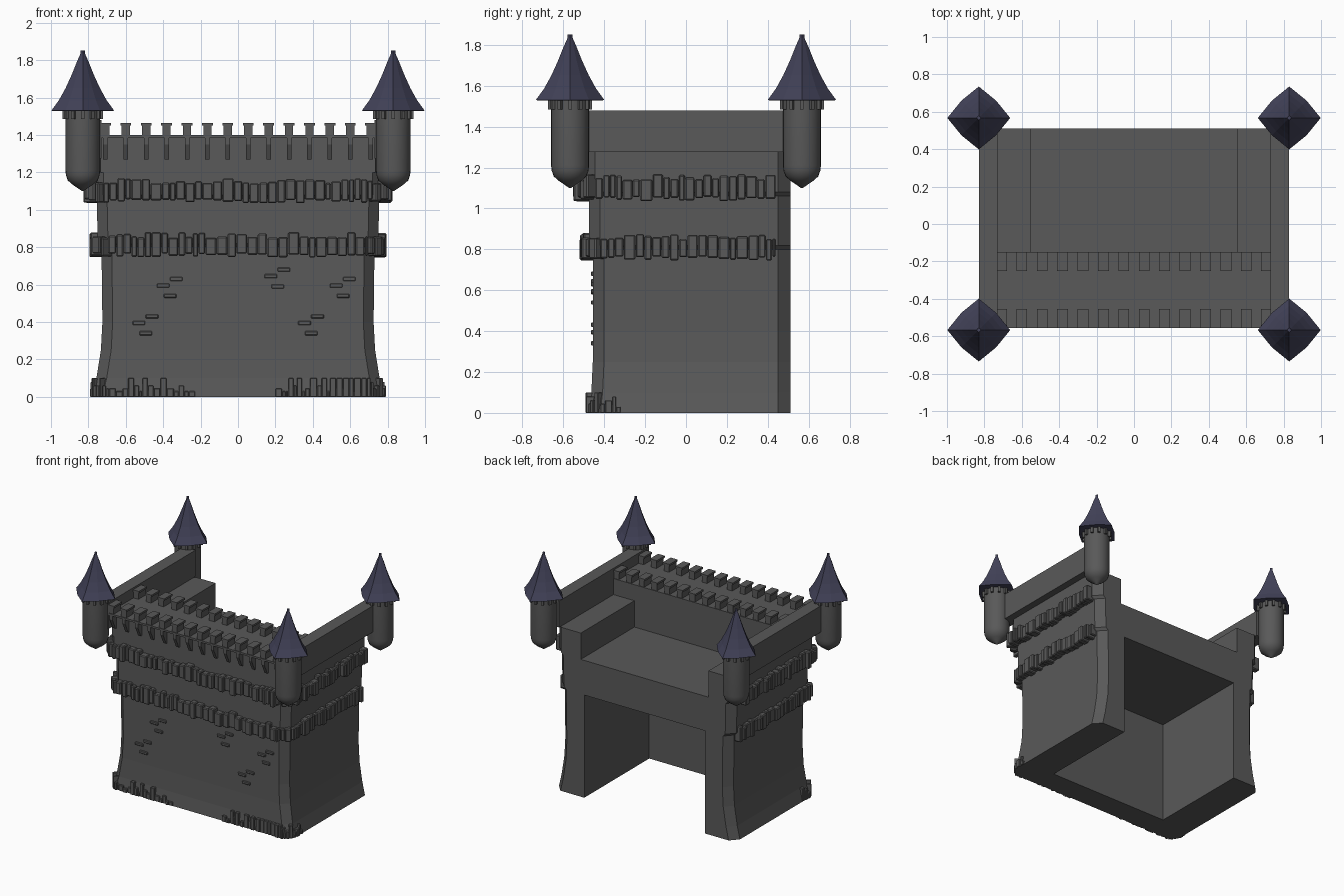
import bpy, bmesh, math, random
from mathutils import Matrix, Vector

if "Cube" in bpy.data.objects:
    bpy.data.objects.remove(bpy.data.objects["Cube"])

random.seed(4)

def material(name, rgb):
    m = bpy.data.materials.new(name)
    m.diffuse_color = (*rgb, 1)
    m.use_nodes = True
    m.node_tree.nodes["Principled BSDF"].inputs["Base Color"].default_value = m.diffuse_color
    return m

STONE = material("stone", (0.10, 0.10, 0.10))
SLATE = material("slate", (0.055, 0.055, 0.10))

def finish(name, bm, mat=STONE):
    bmesh.ops.recalc_face_normals(bm, faces=bm.faces)
    me = bpy.data.meshes.new(name)
    bm.to_mesh(me)
    bm.free()
    ob = bpy.data.objects.new(name, me)
    bpy.context.collection.objects.link(ob)
    me.materials.append(mat)
    return ob

def add_box(bm, lo, hi, mat=Matrix()):
    lo, hi = Vector(lo), Vector(hi)
    size = hi - lo
    bmesh.ops.create_cube(bm, size=1, matrix=mat @ Matrix.Translation((lo + hi) / 2)
                          @ Matrix.Diagonal((*size, 1)))

def loft(bm, rings):
    rows = [[bm.verts.new(p) for p in r] for r in rings]
    n = len(rows[0])
    for a, b in zip(rows, rows[1:]):
        for i in range(n):
            bm.faces.new((a[i], a[(i + 1) % n], b[(i + 1) % n], b[i]))
    bm.faces.new(rows[0][::-1])
    bm.faces.new(rows[-1])

def plan(x, f, z):
    """Wall outline with chamfered corners: half width x, front at y = -f."""
    right = [(x - .055, -f), (x, -f + .055), (x, .45), (x - .055, .51)]
    return [(px, py, z) for px, py in right] + [(-px, py, z) for px, py in right[::-1]]

# keep body: flared foot and two projecting upper storeys
bm = bmesh.new()
loft(bm, [plan(x, f, z) for z, x, f in [
    (0, .78, .475), (.1, .757, .463), (.25, .733, .456), (.4, .725, .455), (.8, .73, .455),
    (.82, .75, .475), (1.06, .755, .475), (1.08, .775, .5), (1.275, .775, .5)]])
body = finish("keep_body", bm)

# hollow out the rear chamber and the roof terrace
for lo, hi in [((-.52, -.29, -1), (.52, 1, .8)), ((-.55, -.15, 1.07), (.55, 1, 2))]:
    bm = bmesh.new()
    add_box(bm, lo, hi)
    cutter = finish("cutter", bm)
    cutter.hide_render = True
    mod = body.modifiers.new("hollow", 'BOOLEAN')
    mod.operation, mod.solver, mod.object = 'DIFFERENCE', 'EXACT', cutter
    bpy.context.view_layer.objects.active = body
    bpy.ops.object.modifier_apply(modifier=mod.name)
    bpy.data.objects.remove(cutter)

# side parapets
for s, side in ((-1, "left"), (1, "right")):
    bm = bmesh.new()
    add_box(bm, (s * .78 - .05, -.555, 1.275), (s * .78 + .05, .52, 1.48))
    finish(side + "_parapet", bm)

# front wall walk with overhanging lip
bm = bmesh.new()
add_box(bm, (-.735, -.5, 1.2), (.735, -.15, 1.385))
add_box(bm, (-.735, -.555, 1.385), (.735, -.15, 1.4))
finish("wall_walk", bm)

# merlons with caps, and tapered corbels below the lip
merlons, corbels = bmesh.new(), bmesh.new()
for i in range(14):
    x = -.709 + i * .1091
    for y in (-.505, -.2):
        add_box(merlons, (x - .022, y - .045, 1.39), (x + .022, y + .045, 1.45))
        add_box(merlons, (x - .029, y - .05, 1.45), (x + .029, y + .05, 1.465))
    loft(corbels, [[(x + d, y, z) for y, z in
                    ((-.49, 1.27), (-.512, 1.27), (-.55, 1.35), (-.55, 1.39), (-.49, 1.39))]
                   for d in (-.012, .012)])
finish("merlons", merlons)
finish("corbels", corbels)

def stone_run(bm, a, b, z_fn, width, depth):
    """Row of uneven upright stones along the wall from a to b (outside on the right)."""
    a, b = Vector(a), Vector(b)
    d = (b - a).normalized()
    length, t = (b - a).length, 0
    frame = Matrix.Translation((a.x, a.y, 0)) @ Matrix.Rotation(math.atan2(d.y, d.x), 4, 'Z')
    while t < length - .01:
        w = min(random.uniform(*width), length - t)
        z0, z1 = z_fn()
        add_box(bm, (t + .001, -random.uniform(*depth), z0), (t + w - .001, .04, z1), frame)
        t += w

def bevel(ob, width):
    m = ob.modifiers.new("worn_edges", 'BEVEL')
    m.width, m.segments = width, 1

# projecting stone courses round the front and sides
for name, x, f, z0, z1, dep in (("lower_course", .75, .475, .745, .88, (.025, .046)),
                                ("upper_course", .775, .5, 1.035, 1.17, (.025, .052))):
    bm = bmesh.new()
    path = [(-x, .44), (-x, -f + .055), (-x + .055, -f), (x - .055, -f), (x, -f + .055), (x, .44)]
    z_fn = lambda: (z0 + random.uniform(0, .022), z1 - random.uniform(0, .03))
    for a, b in zip(path, path[1:]):
        stone_run(bm, a, b, z_fn, (.03, .062), dep)
    bevel(finish(name, bm), .006)

# broken stones around the foot
bm = bmesh.new()
foot = lambda: (0, random.choice((.03, .045, .06, .08, .1)))
for a, b in (((-.78, -.32), (-.78, -.42)), ((-.78, -.42), (-.725, -.475)),
             ((-.725, -.475), (-.22, -.475)), ((.2, -.475), (.725, -.475)),
             ((.725, -.475), (.78, -.42)), ((.78, -.42), (.78, -.32))):
    stone_run(bm, a, b, foot, (.014, .04), (.002, .016))
bevel(finish("foot_stones", bm), .003)

# scattered bricks on the front, in groups of three
bm = bmesh.new()
for cx, cz in ((-.53, .395), (-.4, .595), (.175, .645), (.525, .595), (.355, .395)):
    for dx, dz in ((0, 0), (.07, .035), (.037, -.055)):
        x, z = cx + dx, cz + dz
        add_box(bm, (x - .034, -.465, z - .011), (x + .034, -.44, z + .011))
bevel(finish("scattered_bricks", bm), .004)

def ring(r, z, n=24, diag=1):
    return [(r * (diag if n == 8 and i % 2 else 1) * math.cos(2 * math.pi * i / n),
             r * (diag if n == 8 and i % 2 else 1) * math.sin(2 * math.pi * i / n), z)
            for i in range(n)]

# corner turrets: round shaft, roof brackets and concave diamond spire
SHAFT = [(.004, 1.10), (.055, 1.135), (.08, 1.157), (.09, 1.185), (.093, 1.21), (.093, 1.53)]
SPIRE = [(.15, 1.528), (.168, 1.53), (.128, 1.585), (.092, 1.65), (.06, 1.72),
         (.032, 1.79), (.012, 1.835), (.012, 1.852)]
for sx, nx in ((-1, "left"), (1, "right")):
    for sy, ny in ((-1, "front"), (1, "back")):
        at = Matrix.Translation((sx * .83, sy * .567, 0))
        tag = ny + "_" + nx
        bm = bmesh.new()
        loft(bm, [ring(r, z) for r, z in SHAFT])
        shaft = finish("turret_shaft_" + tag, bm)
        bpy.ops.object.select_all(action='DESELECT')
        shaft.select_set(True)
        bpy.context.view_layer.objects.active = shaft
        bpy.ops.object.shade_smooth_by_angle(angle=math.radians(30))
        bm = bmesh.new()
        for k in range(12):
            add_box(bm, (.08, -.009, 1.485), (.108, .009, 1.53),
                    Matrix.Rotation(k * math.pi / 6, 4, 'Z'))
        brackets = finish("turret_brackets_" + tag, bm)
        bm = bmesh.new()
        loft(bm, [ring(r, z, 8, .78) for r, z in SPIRE])
        spire = finish("turret_spire_" + tag, bm, SLATE)
        for ob in (shaft, brackets, spire):
            ob.matrix_world = at
